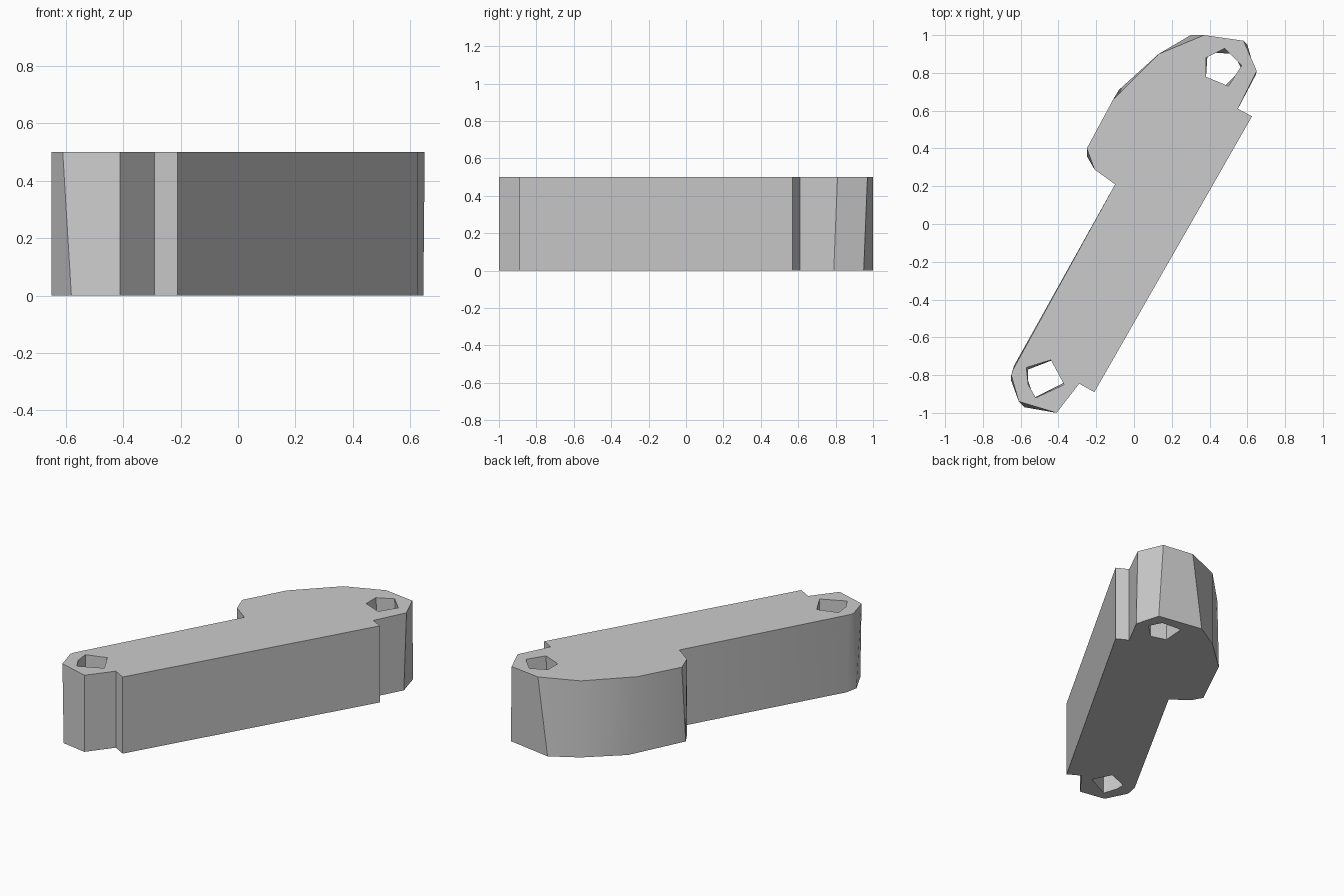
import bpy, bmesh, math

cube = bpy.data.objects.get("Cube")
if cube:
    bpy.data.objects.remove(cube, do_unlink=True)

HEIGHT = 0.5

# One flat grey
grey = bpy.data.materials.new("plain grey")
grey.use_nodes = True
colour = (0.6, 0.6, 0.6, 1)
grey.diffuse_color = colour
grey.node_tree.nodes["Principled BSDF"].inputs["Base Color"].default_value = colour

# Plan outline: straight bar side, far lug, bulged side, near lug
outline_top = [(-.21, -.89), (.625, .57), (.55, .61), (.65, .81), (.58, .97),
               (.37, 1.0), (.13, .90), (-.11, .66), (-.25, .40), (-.21, .29),
               (-.10, .21), (-.64, -.77), (-.65, -.80), (-.61, -.94),
               (-.41, -1.0), (-.29, -.845)]
# Corners that shift between the top and the bottom
outline_bottom = list(outline_top)
for i, p in {3: (.645, .79), 4: (.60, .95), 5: (.30, 1.0), 7: (-.08, .71),
             8: (-.25, .36), 11: (-.635, -.75), 12: (-.65, -.83),
             13: (-.58, -.97)}.items():
    outline_bottom[i] = p

# Bolt holes, slightly twisted from top to bottom
far_top = [(.38, .88), (.48, .93), (.57, .84), (.50, .73), (.38, .78)]
far_bottom = [(.39, .91), (.53, .90), (.57, .82), (.48, .73), (.38, .76)]
near_top = [(-.57, -.76), (-.44, -.72), (-.37, -.85), (-.52, -.92), (-.56, -.85)]
near_bottom = [(-.56, -.77), (-.43, -.72), (-.37, -.84), (-.53, -.92), (-.56, -.83)]


def wall(bm, top, bottom):
    """Skin a wall between two rings; return the edges of each ring."""
    rings = [[bm.verts.new((x, y, z)) for x, y in pts]
             for pts, z in ((top, HEIGHT), (bottom, 0))]
    edges = [[bm.edges.new((r[i - 1], r[i])) for i in range(len(r))] for r in rings]
    t, b = rings
    for i in range(len(t)):
        bm.faces.new((b[i - 1], b[i], t[i], t[i - 1]))
    return edges


bm = bmesh.new()
caps = [[], []]
for pair in ((outline_top, outline_bottom), (far_top, far_bottom),
             (near_top, near_bottom)):
    for cap, ring in zip(caps, wall(bm, *pair)):
        cap.extend(ring)

# Flat caps pierced by the holes
for cap, normal in zip(caps, ((0, 0, 1), (0, 0, -1))):
    bmesh.ops.triangle_fill(bm, edges=cap, use_beauty=True, normal=normal)
bmesh.ops.recalc_face_normals(bm, faces=bm.faces[:])

mesh = bpy.data.meshes.new("link_bracket")
bm.to_mesh(mesh)
bm.free()
mesh.materials.append(grey)
bracket = bpy.data.objects.new("link_bracket", mesh)
bpy.context.collection.objects.link(bracket)

# Soft shading on the gentle bends only
bpy.ops.object.select_all(action="DESELECT")
bracket.select_set(True)
bpy.context.view_layer.objects.active = bracket
bpy.ops.object.shade_smooth_by_angle(angle=math.radians(25))
